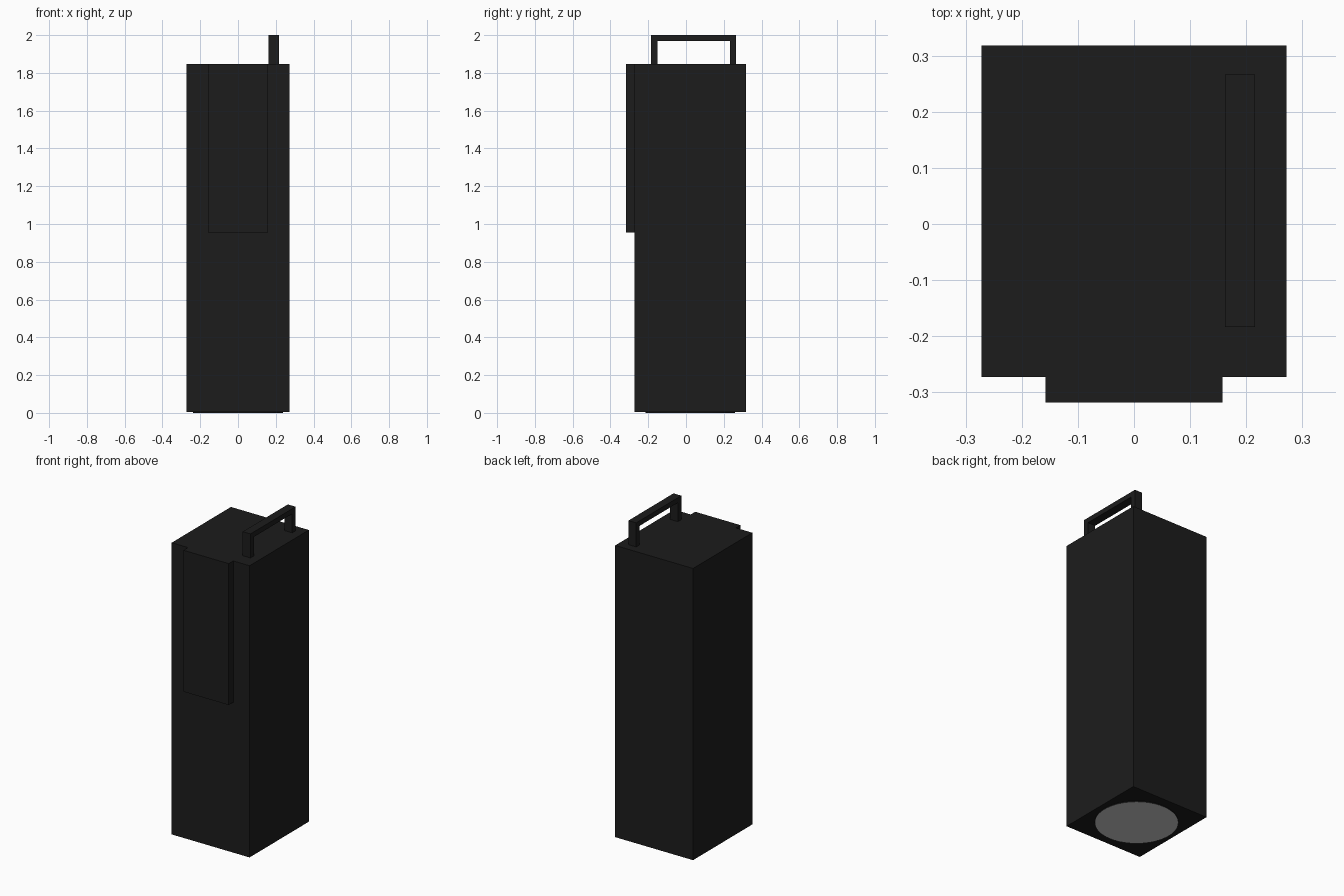
import bpy
import bmesh
from mathutils import Matrix, Vector

default = bpy.data.objects.get("Cube")
if default:
    bpy.data.objects.remove(default, do_unlink=True)


def material(name, value):
    mat = bpy.data.materials.new(name)
    mat.use_nodes = True
    colour = (value, value, value, 1)
    mat.diffuse_color = colour
    mat.node_tree.nodes["Principled BSDF"].inputs["Base Color"].default_value = colour
    return mat


black = material("matte black", 0.0115)
grey = material("light grey", 0.604)


def finish(name, bm, *mats):
    mesh = bpy.data.meshes.new(name)
    bm.to_mesh(mesh)
    bm.free()
    for mat in mats:
        mesh.materials.append(mat)
    obj = bpy.data.objects.new(name, mesh)
    bpy.context.collection.objects.link(obj)
    return obj


def box(name, low, high, mat):
    low, high = Vector(low), Vector(high)
    bm = bmesh.new()
    bmesh.ops.create_cube(bm, size=1, matrix=Matrix.Translation((low + high) / 2)
                          @ Matrix.Diagonal((high - low).to_4d()))
    return finish(name, bm, mat)


BOTTOM, TOP = 0.006, 1.848
FRONT, BACK = -0.273, 0.318

# Tall housing and raised front panel
box("housing", (-0.272, FRONT, BOTTOM), (0.272, BACK, TOP), black)
box("front_panel", (-0.158, -0.318, 0.955), (0.158, FRONT, TOP), black)

# Handle: a square arch extruded across its width
outer = [(-0.184, TOP), (-0.184, 2), (0.266, 2), (0.266, TOP)]
inner = [(0.232, TOP), (0.232, 1.968), (-0.151, 1.968), (-0.151, TOP)]
bm = bmesh.new()
face = bm.faces.new([bm.verts.new((0.162, y, z)) for y, z in outer + inner])
side = bmesh.ops.extrude_face_region(bm, geom=[face])["geom"]
bmesh.ops.translate(bm, vec=(0.054, 0, 0),
                    verts=[v for v in side if isinstance(v, bmesh.types.BMVert)])
bmesh.ops.recalc_face_normals(bm, faces=bm.faces)
finish("carry_handle", bm, black)

# Round plate under the housing: black rim, grey underside
bm = bmesh.new()
bmesh.ops.create_cone(bm, cap_ends=True, segments=64, radius1=0.238, radius2=0.238,
                      depth=BOTTOM,
                      matrix=Matrix.Translation((0, (FRONT + BACK) / 2, BOTTOM / 2)))
bm.normal_update()
for face in bm.faces:
    face.material_index = 1 if face.normal.z < -0.5 else 0
plate = finish("base_disc", bm, black, grey)
bpy.context.view_layer.objects.active = plate
plate.select_set(True)
bpy.ops.object.shade_smooth_by_angle()
